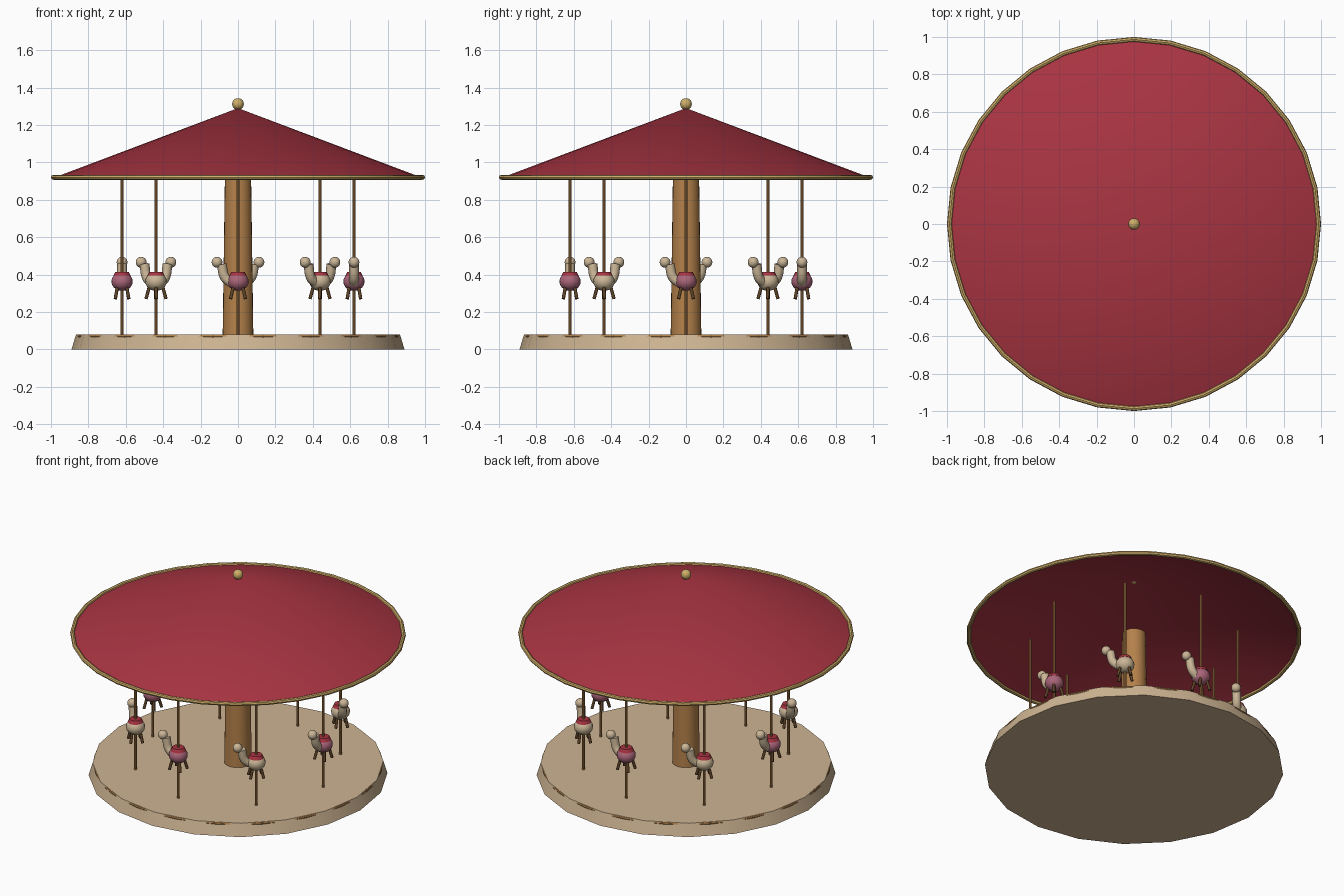
import bpy, math
from mathutils import Vector, Matrix

if "Cube" in bpy.data.objects:
    bpy.data.objects.remove(bpy.data.objects["Cube"])


def material(name, r, g, b):
    m = bpy.data.materials.new(name)
    m.use_nodes = True
    m.diffuse_color = (r, g, b, 1)
    m.node_tree.nodes["Principled BSDF"].inputs["Base Color"].default_value = (r, g, b, 1)
    return m


RED = material("canopy red", 0.40, 0.035, 0.055)
CREAM = material("platform cream", 0.62, 0.46, 0.29)
WOOD = material("warm wood", 0.46, 0.22, 0.07)
GOLD = material("gold trim", 0.62, 0.42, 0.14)
IVORY = material("ivory animal", 0.60, 0.47, 0.31)
ROSE = material("rose animal", 0.40, 0.13, 0.19)
BROWN = material("dark brown", 0.11, 0.055, 0.02)


def finish(name, mat, matrix=None):
    ob = bpy.context.object
    ob.name = name
    ob.data.materials.append(mat)
    bpy.ops.object.shade_smooth_by_angle(angle=math.radians(40))
    if matrix:
        ob.matrix_world = matrix @ ob.matrix_basis
    return ob


def cone(name, mat, r1, r2, z1, z2, sides, at=(0, 0), fill="NGON"):
    bpy.ops.mesh.primitive_cone_add(vertices=sides, radius1=r1, radius2=r2, depth=z2 - z1,
                                    end_fill_type=fill, location=(*at, (z1 + z2) / 2),
                                    rotation=(0, 0, math.pi / 2))
    return finish(name, mat)


def ball(name, mat, r, loc, scale=(1, 1, 1), matrix=None):
    bpy.ops.mesh.primitive_uv_sphere_add(segments=16, ring_count=10, radius=r, location=loc)
    bpy.context.object.scale = scale
    return finish(name, mat, matrix)


def ring(name, mat, major, minor, z, sides):
    bpy.ops.mesh.primitive_torus_add(major_radius=major, minor_radius=minor, location=(0, 0, z),
                                     major_segments=sides, minor_segments=8)
    return finish(name, mat)


def tube(name, mat, points, radius, matrix):
    curve = bpy.data.curves.new(name, "CURVE")
    curve.dimensions = "3D"
    curve.bevel_depth = radius
    curve.bevel_resolution = 2
    curve.use_fill_caps = True
    curve.resolution_u = 4
    curve.materials.append(mat)
    sp = curve.splines.new("BEZIER")
    sp.bezier_points.add(len(points) - 1)
    for bp, p in zip(sp.bezier_points, points):
        bp.co = p
        bp.handle_left_type = bp.handle_right_type = "AUTO"
    ob = bpy.data.objects.new(name, curve)
    bpy.context.collection.objects.link(ob)
    ob.matrix_world = matrix


# Platform, trim band, column, canopy
cone("platform", CREAM, 0.89, 0.866, 0, 0.08, 20)
ring("platform_band", WOOD, 0.852, 0.01, 0.07, 80)
cone("column", WOOD, 0.082, 0.07, 0.08, 0.93, 24)
cone("canopy", RED, 0.985, 0, 0.918, 1.29, 32, fill="NOTHING")
ring("canopy_rim", GOLD, 0.987, 0.013, 0.92, 32)
ball("finial", GOLD, 0.031, (0, 0, 1.312))

# Eight animals on poles, each heading along local +x
for i in range(8):
    a = i * math.pi / 4
    x, y = 0.62 * math.cos(a), 0.62 * math.sin(a)
    coat = IVORY if i % 2 else ROSE
    place = Matrix.Translation((x, y, 0)) @ Matrix.Rotation(a - math.pi / 2, 4, "Z")
    cone(f"pole_{i}", WOOD, 0.008, 0.008, 0.08, 0.925, 8, (x, y))
    ball(f"body_{i}", coat, 0.057, (0, 0, 0.363), (1, 1, 0.88), place)
    cone(f"saddle_{i}", RED, 0.046, 0.036, 0.394, 0.415, 16, (x, y))
    tube(f"neck_{i}", IVORY, [(0.035, 0, 0.355), (0.07, 0, 0.385), (0.087, 0, 0.455)], 0.026, place)
    ball(f"head_{i}", IVORY, 0.029, (0.112, 0, 0.466), matrix=place)
    for fx in (-1, 1):
        for fy in (-1, 1):
            tube(f"leg_{i}_{fx}_{fy}", BROWN, [(0.024 * fx, 0.024 * fy, 0.34),
                                               (0.04 * fx, 0.036 * fy, 0.27)], 0.009, place)
